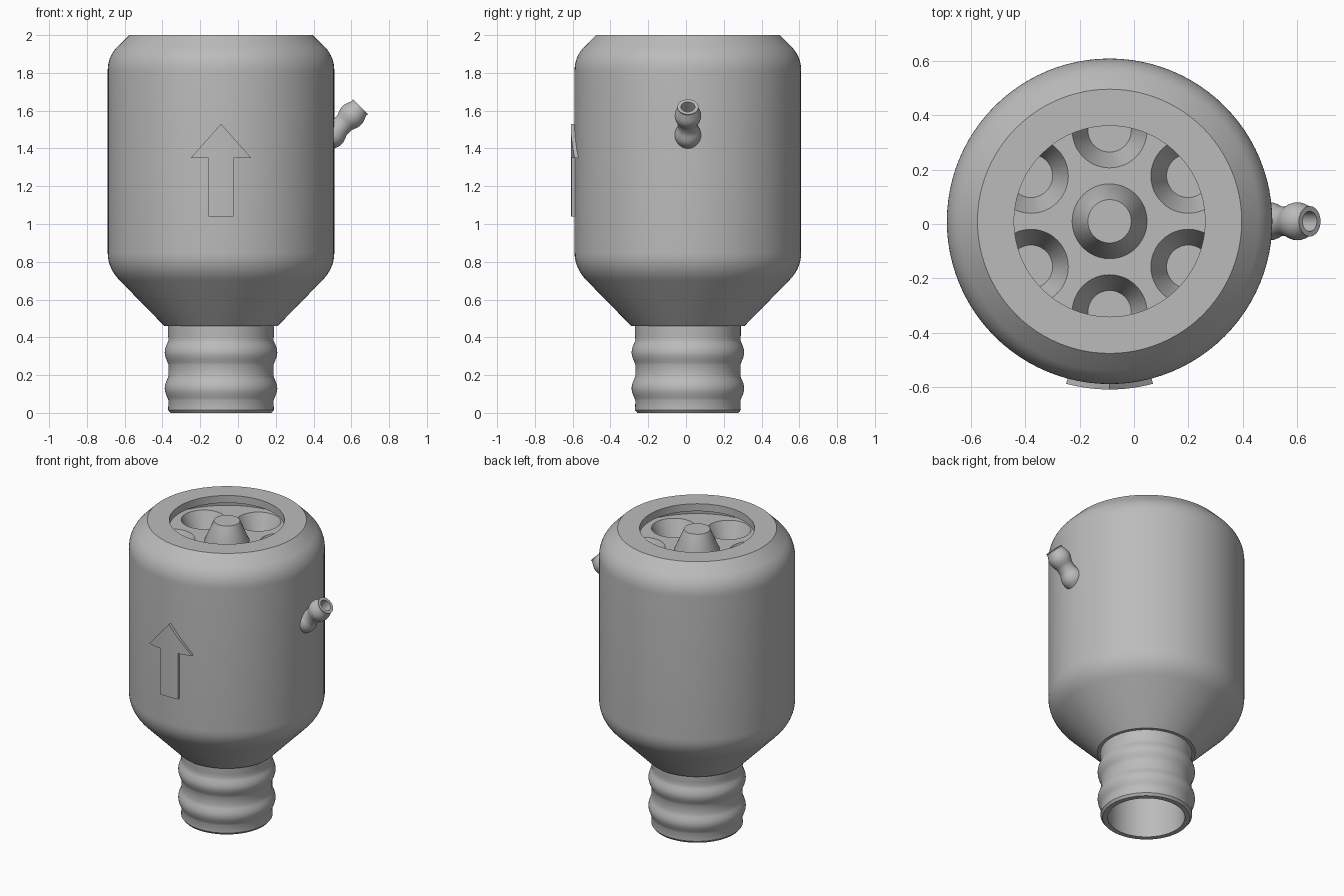
import bpy, bmesh
from math import sin, cos, pi, radians, sqrt
from mathutils import Matrix, Vector

if "Cube" in bpy.data.objects:
    bpy.data.objects.remove(bpy.data.objects["Cube"])

AXIS = Vector((-0.09, 0.01, 0))   # centre line of the vessel
R = 0.6                           # body radius

grey = bpy.data.materials.new("plain_grey")
grey.use_nodes = True
grey.diffuse_color = (0.5, 0.5, 0.5, 1)
grey.node_tree.nodes["Principled BSDF"].inputs["Base Color"].default_value = (0.5, 0.5, 0.5, 1)


def add_object(name, bm, matrix):
    bmesh.ops.recalc_face_normals(bm, faces=bm.faces)
    mesh = bpy.data.meshes.new(name)
    bm.to_mesh(mesh)
    bm.free()
    mesh.materials.append(grey)
    ob = bpy.data.objects.new(name, mesh)
    ob.matrix_world = matrix
    bpy.context.collection.objects.link(ob)
    return ob


def smooth(ob, angle=30):
    ob.data.shade_smooth()
    ob.data.set_sharp_from_angle(angle=radians(angle))


def fillet(a, corner, b, steps=8):
    """Rounded corner as a quadratic curve."""
    a, c, b = Vector(a), Vector(corner), Vector(b)
    return [tuple(a * (1 - t) ** 2 + c * 2 * t * (1 - t) + b * t * t)
            for t in (i / steps for i in range(steps + 1))]


def bulge(r, z, height, size, steps=10):
    """Rounded ridge on a tube, listed upward."""
    return [(r + size * sin(pi * i / steps) ** 1.2, z + height * (i / steps - 0.5))
            for i in range(steps + 1)]


def lathe(bm, profile, centre=(0, 0), segments=96):
    """Revolve a closed (radius, z) profile about a vertical line."""
    rings = []
    for r, z in profile:
        count = 1 if r == 0 else segments
        rings.append([bm.verts.new((centre[0] + r * cos(2 * pi * k / segments),
                                    centre[1] + r * sin(2 * pi * k / segments), z))
                      for k in range(count)])
    for a, b in zip(rings, rings[1:] + rings[:1]):
        if len(a) == len(b) == 1:
            continue
        for k in range(segments):
            n = (k + 1) % segments
            corners = [a[k % len(a)], a[n % len(a)], b[n % len(b)], b[k % len(b)]]
            bm.faces.new(list(dict.fromkeys(corners)))


def turned(name, profile, matrix=None, segments=96):
    bm = bmesh.new()
    lathe(bm, profile, segments=segments)
    ob = add_object(name, bm, matrix or Matrix.Translation(AXIS))
    smooth(ob)
    return ob


# Hollow body with sloped shoulder, rounded edges and an open top
turned("body_shell",
       [(0.236, 0.46), (0.30, 0.46)]
       + fillet((0.535, 0.70), (R, 0.765), (R, 0.85))
       + fillet((R, 1.81), (R, 1.885), (0.55, 1.937))
       + [(0.487, 2.0), (0.352, 2.0), (0.352, 1.95), (0.5, 1.95),
          (0.51, 1.9), (0.51, 0.80), (0.236, 0.53)])

# Ribbed hose connector below the body
turned("hose_connector",
       [(0.236, 0.0), (0.268, 0.0), (0.28, 0.015)]
       + bulge(0.278, 0.13, 0.13, 0.02)
       + bulge(0.278, 0.32, 0.13, 0.02)
       + [(0.28, 0.41), (0.28, 0.5), (0.236, 0.5)])

# Valve plate under the lip, with six tapered cups cut into it
PLATE_TOP, DEPTH, WIDE, NARROW = 1.86, 0.14, 0.138, 0.08
plate = turned("valve_plate", [(0, 1.66), (0.512, 1.66), (0.512, PLATE_TOP), (0, PLATE_TOP)])
bm = bmesh.new()
slope = (WIDE - NARROW) / DEPTH
for k in range(6):
    a = radians(90 + 60 * k)
    lathe(bm, [(0, PLATE_TOP - DEPTH), (NARROW, PLATE_TOP - DEPTH),
               (WIDE + 0.05 * slope, PLATE_TOP + 0.05), (0, PLATE_TOP + 0.05)],
          centre=(0.335 * cos(a), 0.335 * sin(a)), segments=48)
cutter = add_object("cup_cutter", bm, Matrix.Translation(AXIS))
cutter.hide_render = True
cut = plate.modifiers.new("cups", 'BOOLEAN')
cut.operation, cut.solver, cut.object = 'DIFFERENCE', 'EXACT', cutter
bpy.context.view_layer.update()
evaluated = plate.evaluated_get(bpy.context.evaluated_depsgraph_get())
cut_mesh = bpy.data.meshes.new_from_object(evaluated)
plate.modifiers.clear()
plate.data = cut_mesh
bpy.data.objects.remove(cutter)
smooth(plate)

# Central cone on the plate
turned("centre_cone", [(0, PLATE_TOP - 0.02), (WIDE, PLATE_TOP - 0.02), (WIDE, PLATE_TOP),
                       (NARROW, 1.995), (0, 1.995)], segments=64)

# Barbed side nozzle, tilted 45 degrees outward; its local z = 0 is the tip
turned("side_nozzle",
       [(0.037, -0.36), (0.054, -0.36)]
       + bulge(0.054, -0.21, 0.11, 0.016)
       + bulge(0.054, -0.065, 0.11, 0.016)
       + [(0.056, 0.0), (0.037, 0.0)],
       Matrix.Translation((0.648, AXIS.y, 1.62)) @ Matrix.Rotation(pi / 4, 4, 'Y'), segments=40)

# Raised arrow wrapped around the front of the body
HEAD, SHAFT, BASE, NECK, TIP = 0.16, 0.065, 1.04, 1.35, 1.53
xs = sorted({s * w * i / 5 for s in (-1, 1) for i in range(6) for w in (HEAD, SHAFT)})
bm = bmesh.new()


def column(x0, x1, low, high):
    pts = [(x0, low), (x1, low), (x1, high(x1)), (x0, high(x0))]
    pts = list(dict.fromkeys(pts))
    bm.faces.new([bm.verts.new((x, -sqrt((R + 0.02) ** 2 - x * x), z)) for x, z in pts])


for x0, x1 in zip(xs, xs[1:]):
    column(x0, x1, NECK, lambda x: NECK + (TIP - NECK) * (1 - abs(x) / HEAD))
    if max(abs(x0), abs(x1)) <= SHAFT + 1e-6:
        column(x0, x1, BASE, lambda x: NECK)
bmesh.ops.remove_doubles(bm, verts=bm.verts, dist=1e-5)
back = bmesh.ops.extrude_face_region(bm, geom=bm.faces[:], use_keep_orig=True)
for v in back["geom"]:
    if isinstance(v, bmesh.types.BMVert):
        v.co.xy *= (R - 0.02) / (R + 0.02)
smooth(add_object("flow_arrow", bm, Matrix.Translation(AXIS)))
